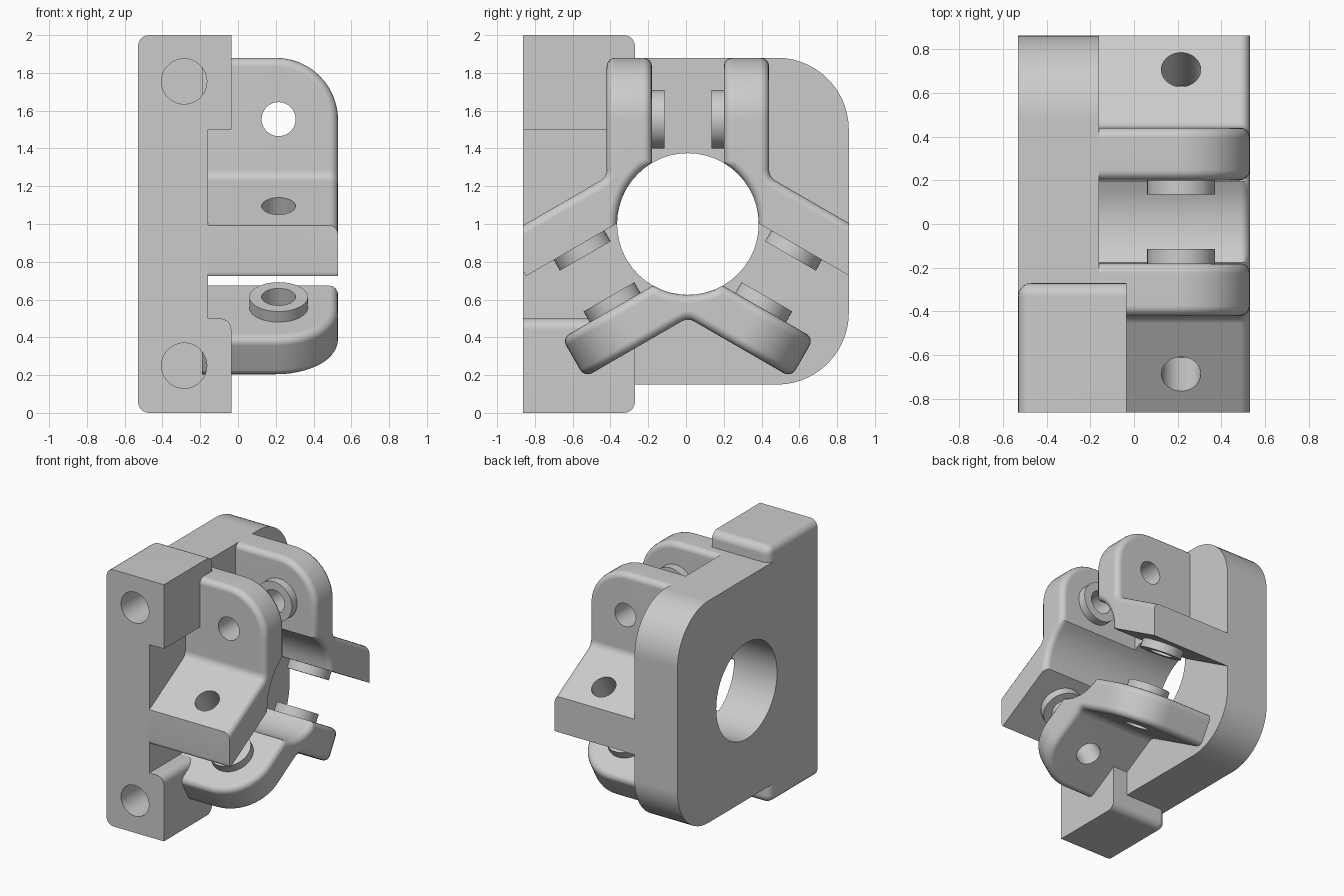
import bpy, bmesh, math
from mathutils import Matrix, Vector

cube = bpy.data.objects.get("Cube")
if cube:
    bpy.data.objects.remove(cube, do_unlink=True)

grey = bpy.data.materials.new("light grey")
grey.use_nodes = True
GREY = (0.6, 0.6, 0.6, 1)
grey.diffuse_color = GREY
grey.node_tree.nodes["Principled BSDF"].inputs["Base Color"].default_value = GREY

CENTRE = Vector((0, 0.01, 1.0))
INNER, OUTER, REACH, BORE = 0.19, 0.43, 0.88, 0.375
FRONT, BACK, LEFT, BASE, TIP = -0.862, 0.862, -0.53, -0.16, 0.53
PIN_X, PIN_T = 0.215, 0.555
parts = []


def finish(bm, name, keep=True):
    bmesh.ops.recalc_face_normals(bm, faces=bm.faces)
    mesh = bpy.data.meshes.new(name)
    bm.to_mesh(mesh)
    bm.free()
    mesh.materials.append(grey)
    obj = bpy.data.objects.new(name, mesh)
    bpy.context.collection.objects.link(obj)
    if keep:
        parts.append(obj)
    else:
        obj.hide_render = True
    return obj


def prism(points, x0, x1):
    """Extrude a (y, z) outline along x."""
    bm = bmesh.new()
    face = bm.faces.new([bm.verts.new((x0, y, z)) for y, z in points])
    new = bmesh.ops.extrude_face_region(bm, geom=[face])["geom"]
    verts = [v for v in new if isinstance(v, bmesh.types.BMVert)]
    bmesh.ops.translate(bm, verts=verts, vec=(x1 - x0, 0, 0))
    bmesh.ops.recalc_face_normals(bm, faces=bm.faces)
    return bm


def bevel(bm, edges, radius, segments):
    bmesh.ops.bevel(bm, geom=edges, offset=radius, segments=segments, profile=0.5,
                    affect='EDGES', offset_type='OFFSET', clamp_overlap=False)


def cylinder(name, centre, axis, radius, depth, keep=True):
    bm = bmesh.new()
    turn = Vector(axis).to_track_quat('Z', 'Y').to_matrix().to_4x4()
    bmesh.ops.create_cone(bm, cap_ends=True, segments=48, radius1=radius, radius2=radius,
                          depth=depth, matrix=Matrix.Translation(centre) @ turn)
    return finish(bm, name, keep)


def cut(obj, cutters):
    for c in cutters:
        mod = obj.modifiers.new("cut", 'BOOLEAN')
        mod.operation, mod.solver, mod.object = 'DIFFERENCE', 'EXACT', c
    bpy.context.view_layer.update()
    dg = bpy.context.evaluated_depsgraph_get()
    mesh = bpy.data.meshes.new_from_object(obj.evaluated_get(dg))
    obj.modifiers.clear()
    obj.data = mesh


# Back plate: two large rounded corners on the rear side
bm = prism([(FRONT, 0.15), (BACK, 0.15), (BACK, 1.88), (FRONT, 1.88)], LEFT, BASE)
bevel(bm, [e for e in bm.edges if all(v.co.y > 0 for v in e.verts)
           and abs(e.verts[0].co.x - e.verts[1].co.x) > 0.1], 0.38, 14)
back_plate = finish(bm, "back_plate")


# Mounting blocks at the top and bottom of the front
def mount_block(name, z_out, z_in):
    y1, x1 = -0.27, -0.035
    bm = prism([(FRONT, z_out), (y1, z_out), (y1, z_in), (FRONT, z_in)], LEFT, x1)

    def on(e, axis, value):
        return all(abs(v.co[axis] - value) < 1e-4 for v in e.verts)
    edges = [e for e in bm.edges
             if on(e, 0, LEFT) and (on(e, 2, z_out) or on(e, 1, y1))
             and not on(e, 2, z_in) and not on(e, 1, FRONT)
             or on(e, 1, y1) and on(e, 2, z_out)
             or z_out < z_in and on(e, 0, x1) and on(e, 2, z_in)]
    bevel(bm, edges, 0.06, 5)
    return finish(bm, name)


upper_block = mount_block("upper_mount_block", 2.0, 1.5)
lower_block = mount_block("lower_mount_block", 0.0, 0.5)

# Central bore and blind mounting holes
bore = cylinder("bore_cutter", CENTRE + Vector((-0.35, 0, 0)), (1, 0, 0), BORE, 0.6, False)
bolts = [cylinder("bolt_cutter", (-0.285, -0.6, z), (0, 1, 0), 0.12, 0.6, False)
         for z in (1.755, 0.25)]
cut(back_plate, [bore] + bolts)
cut(upper_block, bolts[:1])
cut(lower_block, bolts[1:])

# Angled brackets: two arms 120 degrees apart around the bore
D1, N1 = Vector((0, 1)), Vector((1, 0))
D2 = Vector((math.cos(math.pi / 6), -0.5))
N2 = Vector((0.5, math.cos(math.pi / 6)))


def bracket(name, transform, limit=None):
    start = math.sqrt(BORE ** 2 - INNER ** 2)
    half = math.atan2(start, INNER) - math.pi / 6
    pts = [D1 * REACH + N1 * OUTER, D1 * REACH + N1 * INNER]
    for i in range(9):
        a = math.pi / 6 + half * (1 - i / 4)
        pts.append(Vector((math.cos(a), math.sin(a))) * BORE)
    if limit:
        # Arm cut off flush with the side of the plate
        reach = min(REACH, (limit - N2.x * INNER) / D2.x)
        inner_tip = D2 * reach + N2 * INNER
        pts.append(inner_tip)
        if inner_tip.x < limit - 0.001:
            pts.append(inner_tip + N2 * ((limit - inner_tip.x) / N2.x))
        pts.append(D2 * ((limit - N2.x * OUTER) / D2.x) + N2 * OUTER)
    else:
        pts += [D2 * REACH + N2 * INNER, D2 * REACH + N2 * OUTER]
    # Small fillet in the outer elbow
    elbow = Vector((math.cos(math.pi / 6), 0.5)) * OUTER / math.sin(math.pi / 3)
    a, b = elbow + D2 * 0.04, elbow + D1 * 0.04
    for i in range(5):
        t = i / 4
        pts.append(a * (1 - t) ** 2 + elbow * 2 * t * (1 - t) + b * t * t)

    bm = prism(pts, BASE - 0.03, TIP)

    def flat(v):
        return Vector((v.co.y, v.co.z))
    corners = []
    for e in bm.edges:
        if all(v.co.x > TIP - 0.001 for v in e.verts):
            for d in ([D1] if limit else [D1, D2]):
                if all(flat(v).dot(d) > REACH - 0.001 for v in e.verts):
                    corners.append(e)
    bevel(bm, corners, 0.33, 12)

    rim = []
    for e in bm.edges:
        if len(e.link_faces) < 2 or e.calc_face_angle(0) < math.radians(65):
            continue
        if all(v.co.x < BASE - 0.02 for v in e.verts):
            continue
        p, q = flat(e.verts[0]), flat(e.verts[1])
        if limit and ((p.x + q.x) / 2 > limit - 0.02
                      or max(p.dot(N2), q.dot(N2)) < INNER + 0.001):
            continue
        rim.append(e)
    bevel(bm, rim, 0.045, 4)
    bm.transform(Matrix.Translation(CENTRE) @ transform)
    return finish(bm, name)


brackets = [
    bracket("rear_bracket", Matrix.Identity(4), BACK - CENTRE.y),
    bracket("front_bracket", Matrix.Scale(-1, 4, (0, 1, 0)), BACK + CENTRE.y),
    bracket("lower_bracket", Matrix.Rotation(math.radians(-120), 4, 'X')),
]

# Pin holes and the washers on the facing sides of each pair of arms
pins = []
for label, angle in (("top", 90), ("rear", -30), ("front", 210)):
    a = math.radians(angle)
    along = Vector((0, math.cos(a), math.sin(a)))
    across = Vector((0, -math.sin(a), math.cos(a)))
    mid = CENTRE + along * PIN_T + Vector((PIN_X, 0, 0))
    pin = cylinder("pin_cutter", mid, across, 0.09, 0.96, False)
    pins.append(pin)
    for side, s in (("first", 1), ("second", -1)):
        washer = cylinder(f"{label}_{side}_washer", mid + across * s * 0.1625,
                          across, 0.155, 0.075)
        cut(washer, [pin])
for obj in brackets:
    cut(obj, pins)

for helper in [bore] + bolts + pins:
    bpy.data.objects.remove(helper, do_unlink=True)

# Smooth shading with crisp edges
bpy.ops.object.select_all(action='DESELECT')
for obj in parts:
    obj.select_set(True)
bpy.context.view_layer.objects.active = parts[0]
bpy.ops.object.shade_smooth_by_angle(angle=math.radians(32))
for obj in parts:
    obj.modifiers.new("even_normals", 'WEIGHTED_NORMAL').keep_sharp = True
